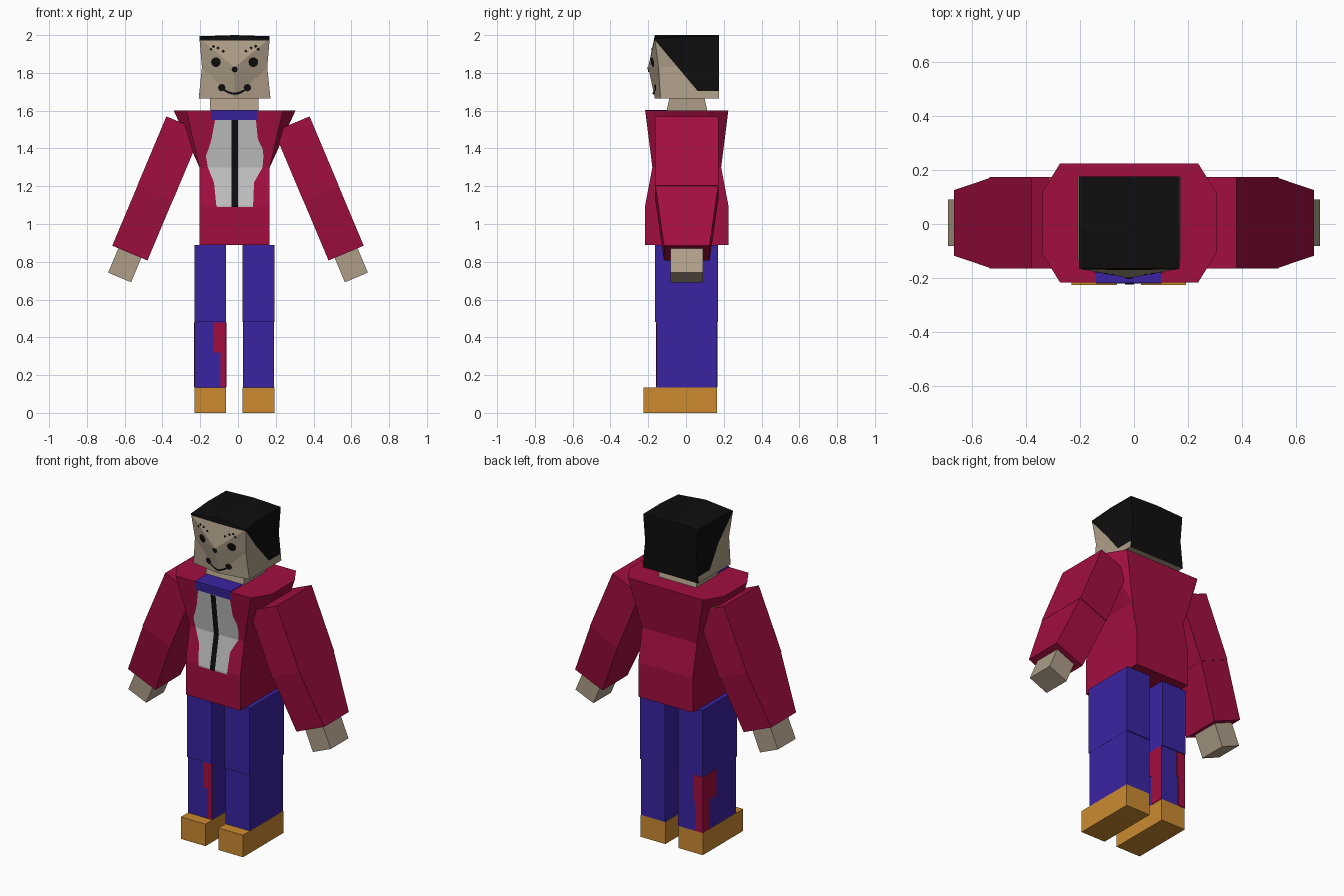
import bpy, bmesh, math
from mathutils import Matrix, Vector
from mathutils.bvhtree import BVHTree

if "Cube" in bpy.data.objects:
    bpy.data.objects.remove(bpy.data.objects["Cube"])


def material(name, rgb):
    m = bpy.data.materials.new(name)
    lin = [((c / 255 + 0.055) / 1.055) ** 2.4 if c > 10 else c / 255 / 12.92 for c in rgb]
    m.diffuse_color = (*lin, 1)
    m.use_nodes = True
    m.node_tree.nodes["Principled BSDF"].inputs["Base Color"].default_value = m.diffuse_color
    return m


RED = material("crimson cloth", (162, 14, 64))
BLUE = material("indigo cloth", (58, 36, 162))
SKIN = material("tan skin", (174, 158, 136))
BLACK = material("black", (14, 14, 14))
GREY = material("pale grey shirt", (194, 194, 194))
ORANGE = material("orange leather", (204, 138, 48))
CX = -0.018  # middle of the head and body


def finish(name, bm, *mats, recalc=True):
    """Turn a bmesh into an object and return its surface tree."""
    if recalc:
        bmesh.ops.recalc_face_normals(bm, faces=bm.faces)
    tree = BVHTree.FromBMesh(bm)
    me = bpy.data.meshes.new(name)
    bm.to_mesh(me)
    bm.free()
    for m in mats:
        me.materials.append(m)
    bpy.context.collection.objects.link(bpy.data.objects.new(name, me))
    return tree


def loft(name, rings, mat, matrix=None):
    """Skin closed rings of points, capped at both ends."""
    bm = bmesh.new()
    vs = [[bm.verts.new(p) for p in r] for r in rings]
    n = len(vs[0])
    for a, b in zip(vs, vs[1:]):
        for i in range(n):
            j = (i + 1) % n
            bm.faces.new((a[i], a[j], b[j], b[i]))
    bm.faces.new(vs[0][::-1])
    bm.faces.new(vs[-1])
    bmesh.ops.remove_doubles(bm, verts=bm.verts, dist=1e-4)
    if matrix:
        bm.transform(matrix)
    return finish(name, bm, mat)


def rect(x0, x1, y0, y1, z):
    return [(x0, y0, z), (x1, y0, z), (x1, y1, z), (x0, y1, z)]


def box(name, x0, x1, y0, y1, z0, z1, mat, matrix=None):
    return loft(name, [rect(x0, x1, y0, y1, z0), rect(x0, x1, y0, y1, z1)], mat, matrix)


def decal(name, tree, polys, mat, lift=0.004):
    """Lay flat (x, z) polygons on the front of a surface."""
    bm = bmesh.new()
    for poly in polys:
        vs = []
        for x, z in poly:
            hit = tree.ray_cast(Vector((x, -2, z)), Vector((0, 1, 0)))[0]
            vs.append(bm.verts.new((x, hit.y - lift, z)))
        bm.faces.new(vs)
    finish(name, bm, mat, recalc=False)


def strip(rows):
    """Quads between successive (z, x0, x1) rows, listed downwards."""
    return [[(b[1], b[0]), (b[2], b[0]), (a[2], a[0]), (a[1], a[0])]
            for a, b in zip(rows, rows[1:])]


def disc(x, z, r, n=10):
    p = [(x + r * math.cos(i * math.tau / n), z + r * math.sin(i * math.tau / n)) for i in range(n)]
    return [[(x, z), p[i], p[(i + 1) % n]] for i in range(n)]


# Legs and shoes
for side, x0, x1 in (("left", -0.23, -0.063), ("right", 0.025, 0.192)):
    box(side + "_thigh", x0, x1, -0.165, 0.17, 0.48, 0.89, BLUE)
    box(side + "_shin", x0 + 0.001, x1 - 0.001, -0.157, 0.165, 0.135, 0.48, BLUE)
    box(side + "_shoe", x0, x1, -0.225, 0.165, 0, 0.135, ORANGE)

# Red patches on the left shin: each a wide upper and a narrow lower plate
for part, z0, z1, k in (("upper", 0.32, 0.478, 1), ("lower", 0.137, 0.32, 0.45)):
    box("front_patch_" + part, -0.063 - 0.064 * k, -0.063, -0.160, -0.156, z0, z1, RED)
    box("back_patch_" + part, -0.23, -0.23 + 0.06 * max(k, 0.8), 0.164, 0.168, z0, z1, RED)
    box("outer_patch_" + part, -0.232, -0.228, 0.165 - 0.13 * k, 0.167, z0, z1, RED)
    box("inner_patch_" + part, -0.065, -0.061, 0.165 - 0.11 * max(k, 0.8), 0.167, z0, z1, RED)


# Jacket body: square below, chamfered at the shoulders
def body_ring(z, hx, hy, cx=0.0, cy=0.0):
    y = 0.004
    q = [(-hx + cx, -hy), (hx - cx, -hy), (hx, -hy + cy), (hx, hy - cy),
         (hx - cx, hy), (-hx + cx, hy), (-hx, hy - cy), (-hx, -hy + cy)]
    return [(CX + a, y + b, z) for a, b in q]


torso = loft("jacket_body", [body_ring(0.89, 0.185, 0.22), body_ring(1.1, 0.185, 0.22),
                             body_ring(1.3, 0.186, 0.182),
                             body_ring(1.6, 0.322, 0.22, 0.067, 0.108)], RED)

# Shirt, front stripe and collar
decal("shirt_front", torso, strip([
    (1.55, -0.122, 0.095), (1.45, -0.14, 0.105), (1.4, -0.155, 0.13), (1.36, -0.17, 0.135),
    (1.3, -0.16, 0.13), (1.22, -0.127, 0.085), (1.1, -0.115, 0.08), (1.09, -0.11, 0.08)]), GREY)
decal("shirt_stripe", torso, strip([(z, -0.034, 0.0) for z in (1.55, 1.3, 1.1, 1.09)]), BLACK, 0.008)
decal("collar_front", torso, strip([(1.599, -0.14, 0.102), (1.55, -0.14, 0.102)]), BLUE)
box("collar_top", -0.14, 0.102, -0.218, -0.1, 1.598, 1.604, BLUE)

# Neck
loft("neck", [rect(-0.148, 0.108, -0.105, 0.115, 1.59),
              rect(-0.148, 0.108, -0.085, 0.095, 1.68)], SKIN)

# Arms and hands, built hanging down and swung outwards
for side, s in (("left", -1), ("right", 1)):
    m = Matrix.Translation((s * 0.285, 0.004, 1.53)) @ Matrix.Rotation(-s * math.radians(22.8), 4, 'Y')
    box(side + "_upper_arm", -0.102, 0.102, -0.169, 0.169, -0.398, 0, RED, m)
    loft(side + "_forearm", [rect(-0.101, 0.101, -0.121, 0.121, -0.742),
                             rect(-0.101, 0.101, -0.166, 0.166, -0.398)], RED, m)
    box(side + "_hand", -0.066, 0.066, -0.086, 0.086, -0.882, -0.74, SKIN, m)
    if s < 0:
        box("shoulder_trim", -0.03, 0.06, -0.1, 0.168, -0.002, 0.003, ORANGE, m)

# Head: a 2x2x2 block with a forward ridge down the face
bm = bmesh.new()
bmesh.ops.create_cube(bm, size=2)
bmesh.ops.subdivide_edges(bm, edges=bm.edges[:], cuts=1, use_grid_fill=True)
for v in bm.verts:
    ix, iy, iz = (round(c) for c in v.co)
    x = CX + ix * {-1: 0.19, 0: 0.173, 1: 0.186}[iz]
    z = {-1: 1.665, 0: 1.83, 1: 2.0}[iz]
    if iz == 1 and ix:
        z = {-1: 1.982, 0: 1.994, 1: 1.992}[iy]
    y = {-1: -0.165, 0: 0.0, 1: 0.175}[iy]
    if iy == -1:
        y = {-1: -0.165, 0: -0.2, 1: -0.165}[iz] if ix == 0 else {-1: -0.135, 0: -0.145, 1: -0.165}[iz]
    v.co = (x, y, z)
bmesh.ops.triangulate(bm, faces=bm.faces[:])

# Hairline: cut along a sloping plane and two level ones, then colour by side
slope_co, slope_no = Vector((0, -0.17, 1.98)), Vector((0, 0.25, 0.21))
for co, no in ((slope_co, slope_no), ((0, 0, 1.972), (0, 0, 1)), ((0, 0, 1.705), (0, 0, 1))):
    bmesh.ops.bisect_plane(bm, geom=bm.verts[:] + bm.edges[:] + bm.faces[:], plane_co=co, plane_no=no)
bmesh.ops.recalc_face_normals(bm, faces=bm.faces)
for f in bm.faces:
    n, c = f.normal, f.calc_center_median()
    if n.z < -0.6:
        hair = False
    elif n.z > 0.6 or n.y > 0.6:
        hair = True
    elif n.y < -0.6:
        hair = c.z > 1.972
    else:
        hair = c.z > 1.705 and (c - slope_co).dot(slope_no) > 0
    f.material_index = int(hair)
head = finish("head", bm, SKIN, BLACK)

# Face: eyes, brows, nose and smile
eyes, brows, smile_ends = [], [], []
for s in (-1, 1):
    eyes += disc(CX + s * 0.099, 1.857, 0.026)
    smile_ends += disc(CX + s * 0.068, 1.722, 0.02, 8)
    for dx, z in ((0.06, 1.915), (0.088, 1.932), (0.112, 1.94), (0.125, 1.925)):
        brows += disc(CX + s * dx, z, 0.009, 4)
decal("eyes", head, eyes, BLACK, 0.005)
decal("brows", head, brows, BLACK, 0.005)
decal("smile_ends", head, smile_ends, BLACK, 0.005)
decal("nose", head, disc(CX, 1.818, 0.016, 8), BLACK, 0.005)
arc = [(CX + 0.068 * i / 4, 1.69 + 0.03 * (i / 4) ** 2) for i in range(-4, 5)]
decal("smile", head, [[(a[0], a[1] - 0.006), (b[0], b[1] - 0.006), (b[0], b[1] + 0.006), (a[0], a[1] + 0.006)]
                      for a, b in zip(arc, arc[1:])], BLACK, 0.006)
